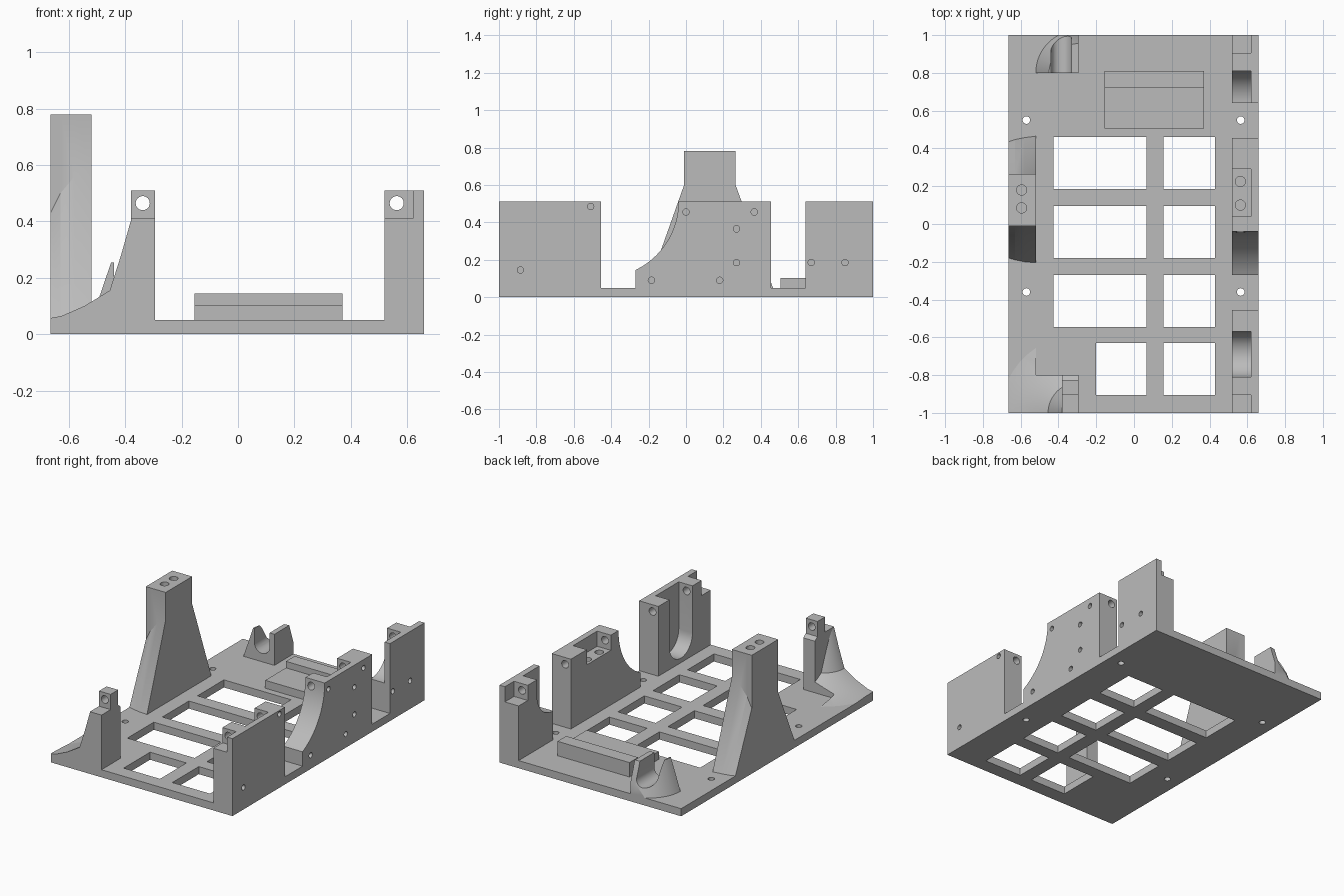
import bpy, bmesh, math
from mathutils import Vector, Matrix

if "Cube" in bpy.data.objects:
    bpy.data.objects.remove(bpy.data.objects["Cube"])

grey = bpy.data.materials.new("plain_grey")
grey.use_nodes = True
colour = (0.5, 0.5, 0.5, 1)
grey.diffuse_color = colour
grey.node_tree.nodes["Principled BSDF"].inputs["Base Color"].default_value = colour

BASE, LEDGE, TOP = 0.05, 0.41, 0.51
PLACE = {"x": lambda a, b, t: (t, a, b),
         "y": lambda a, b, t: (a, t, b),
         "z": lambda a, b, t: (a, b, t)}


def finish(name, bm):
    bmesh.ops.recalc_face_normals(bm, faces=bm.faces)
    mesh = bpy.data.meshes.new(name)
    bm.to_mesh(mesh)
    bm.free()
    ob = bpy.data.objects.new(name, mesh)
    bpy.context.collection.objects.link(ob)
    mesh.materials.append(grey)
    return ob


def loft(bm, rings):
    loops = [[bm.verts.new(p) for p in ring] for ring in rings]
    n = len(loops[0])
    for r, s in zip(loops, loops[1:]):
        for i in range(n):
            j = (i + 1) % n
            bm.faces.new((r[i], r[j], s[j], s[i]))
    bm.faces.new(loops[0])
    bm.faces.new(loops[-1])


def add_prism(bm, pts, axis, lo, hi):
    loft(bm, [[PLACE[axis](a, b, t) for a, b in pts] for t in (lo, hi)])


def prism(name, pts, axis, lo, hi):
    bm = bmesh.new()
    add_prism(bm, pts, axis, lo, hi)
    return finish(name, bm)


def rect(a0, a1, b0, b1):
    return [(a0, b0), (a1, b0), (a1, b1), (a0, b1)]


def arc(a, b, r, start, end, n=20):
    angles = [math.radians(start + (end - start) * i / n) for i in range(n + 1)]
    return [(a + r * math.cos(t), b + r * math.sin(t)) for t in angles]


def disc(a, b, r):
    return arc(a, b, r, 0, 345, 23)


def cut(ob, shapes, operation="DIFFERENCE"):
    """Cut or clip an object by a list of (outline, axis, low, high) prisms."""
    bm = bmesh.new()
    for shape in shapes:
        add_prism(bm, *shape)
    cutter = finish("cutter", bm)
    cutter.hide_render = True
    mod = ob.modifiers.new("cut", "BOOLEAN")
    mod.operation, mod.solver, mod.object = operation, "EXACT", cutter
    bpy.context.view_layer.update()
    graph = bpy.context.evaluated_depsgraph_get()
    mesh = bpy.data.meshes.new_from_object(ob.evaluated_get(graph))
    ob.modifiers.clear()
    ob.data = mesh
    bpy.data.objects.remove(cutter)


parts = []

# Base plate with windows and screw holes
plate = prism("base_plate", rect(-0.665, 0.66, -1, 1), "z", 0, BASE)
openings = []
for y in (0.185, -0.18, -0.545, -0.905):
    left = -0.2 if y < -0.9 else -0.425
    for x0, x1 in ((left, 0.065), (0.155, 0.43)):
        openings.append((rect(x0, x1, y, y + 0.275), "z", -0.1, 0.2))
for x in (-0.57, 0.565):
    for y in (0.55, -0.36):
        openings.append((disc(x, y, 0.02), "z", -0.1, 0.2))
cut(plate, openings)
parts.append(plate)

# Side wall blocks: outer panel plus stepped inner body
curve = arc(-0.444, TOP, 0.404, -64.6, 0)
inner = {
    "front": [(-1, BASE), (-1, LEDGE), (-0.905, LEDGE), (-0.905, TOP), (-0.81, TOP)]
    + arc(-0.69, 0.2, 0.12, 180, 360)
    + [(-0.57, TOP), (-0.455, TOP), (-0.455, BASE)],
    "middle": [(-0.27, BASE)] + curve
    + [(0.04, TOP), (0.04, LEDGE), (0.29, LEDGE), (0.29, TOP), (0.455, TOP), (0.455, BASE)],
    "rear": [(0.64, BASE)] + arc(0.64, LEDGE, 0.17, 270, 360)
    + [(0.81, TOP), (0.905, TOP), (0.905, LEDGE), (1, LEDGE), (1, BASE)],
}
outer = {
    "front": rect(-1, -0.455, BASE, TOP),
    "middle": [(-0.27, BASE)] + curve + [(0.455, TOP), (0.455, BASE)],
    "rear": rect(0.64, 1, BASE, TOP),
}
side_holes = {
    "front": [(-0.885, 0.145), (-0.51, 0.485)],
    "middle": [(0, 0.455), (0.365, 0.455), (0.27, 0.365), (0.27, 0.185),
               (-0.185, 0.09), (0.18, 0.09)],
    "rear": [(0.67, 0.185), (0.85, 0.185)],
}
for key in inner:
    body = prism(key + "_block_body", inner[key], "x", 0.52, 0.62)
    holes = [(disc(0.563, 0.465, 0.025), "y", -1.1, 1.1)]
    if key == "middle":
        holes += [(disc(0.563, y, 0.027), "z", 0.3, 0.43) for y in (0.1, 0.225)]
    cut(body, holes)
    panel = prism(key + "_block_panel", outer[key], "x", 0.62, 0.66)
    cut(panel, [(disc(y, z, 0.017), "x", 0.625, 0.7) for y, z in side_holes[key]])
    parts += [body, panel]

# Tall post whose flare starts lower towards the outside
bm = bmesh.new()
rings = []
for x, knee, back, front in ((-0.665, 0.43, 0.435, -0.18), (-0.63, 0.5, 0.447, -0.19),
                             (-0.58, 0.56, 0.457, -0.2), (-0.52, 0.6, 0.465, -0.205)):
    outline = [(front, BASE), (-0.01, knee), (-0.01, 0.78),
               (0.265, 0.78), (0.265, knee), (back, BASE)]
    rings.append([(x, y, z) for y, z in outline])
loft(bm, rings)
bmesh.ops.triangulate(bm, faces=[f for f in bm.faces if len(f.verts) == 4])
post = finish("tall_post", bm)
cut(post, [(disc(-0.595, y, 0.027), "z", 0.65, 0.9) for y in (0.085, 0.18)])
parts.append(post)


def flare(name, cx, cy, profile):
    """Solid of revolution about a vertical axis from (radius, height) pairs."""
    bm = bmesh.new()
    loft(bm, [[(x, y, z) for x, y in arc(cx, cy, r, 0, 355, 71)] for r, z in profile])
    return finish(name, bm)


# Front tower with clamp tab and flared skirt
tower = prism("front_tower", [(-1, BASE), (-1, LEDGE), (-0.905, LEDGE), (-0.905, TOP),
                              (-0.826, TOP), (-0.826, LEDGE), (-0.8, LEDGE - 0.02),
                              (-0.8, BASE)], "x", -0.38, -0.295)
cut(tower, [(disc(-0.338, 0.465, 0.025), "y", -1.1, 0)])
skirt = flare("tower_skirt", -0.295, -1, [(0.41, BASE), (0.33, 0.065), (0.25, 0.1),
                                          (0.16, 0.155), (0.12, 0.28), (0.086, 0.4)])
cut(skirt, [([(-0.665, -1), (-0.295, -1), (-0.295, -0.8), (-0.52, -0.8),
              (-0.52, -0.5), (-0.665, -0.5)], "z", 0, 1)], "INTERSECT")
parts += [tower, skirt]

# Rear cradle: quarter cone with a round-bottomed groove
cradle = flare("rear_cradle", -0.295, 0.8, [(0.225, BASE), (0.155, 0.255)])
cut(cradle, [(rect(-0.6, -0.295, 0.8, 1), "z", 0, 1)], "INTERSECT")
groove = arc(-0.385, 0.16, 0.055, 180, 360) + [(-0.33, 0.4), (-0.44, 0.4)]
cut(cradle, [(groove, "y", 0.7, 1.1)])
parts.append(cradle)

# Stepped platform near the back
parts.append(prism("rear_platform", [(0.505, BASE), (0.505, 0.102), (0.72, 0.102),
                                     (0.72, 0.145), (0.81, 0.145), (0.81, BASE)],
                   "x", -0.155, 0.37))

# Smooth the curved faces, keep edges sharp
bpy.ops.object.select_all(action="DESELECT")
for ob in parts:
    ob.select_set(True)
bpy.context.view_layer.objects.active = plate
bpy.ops.object.shade_smooth_by_angle(angle=math.radians(25))
